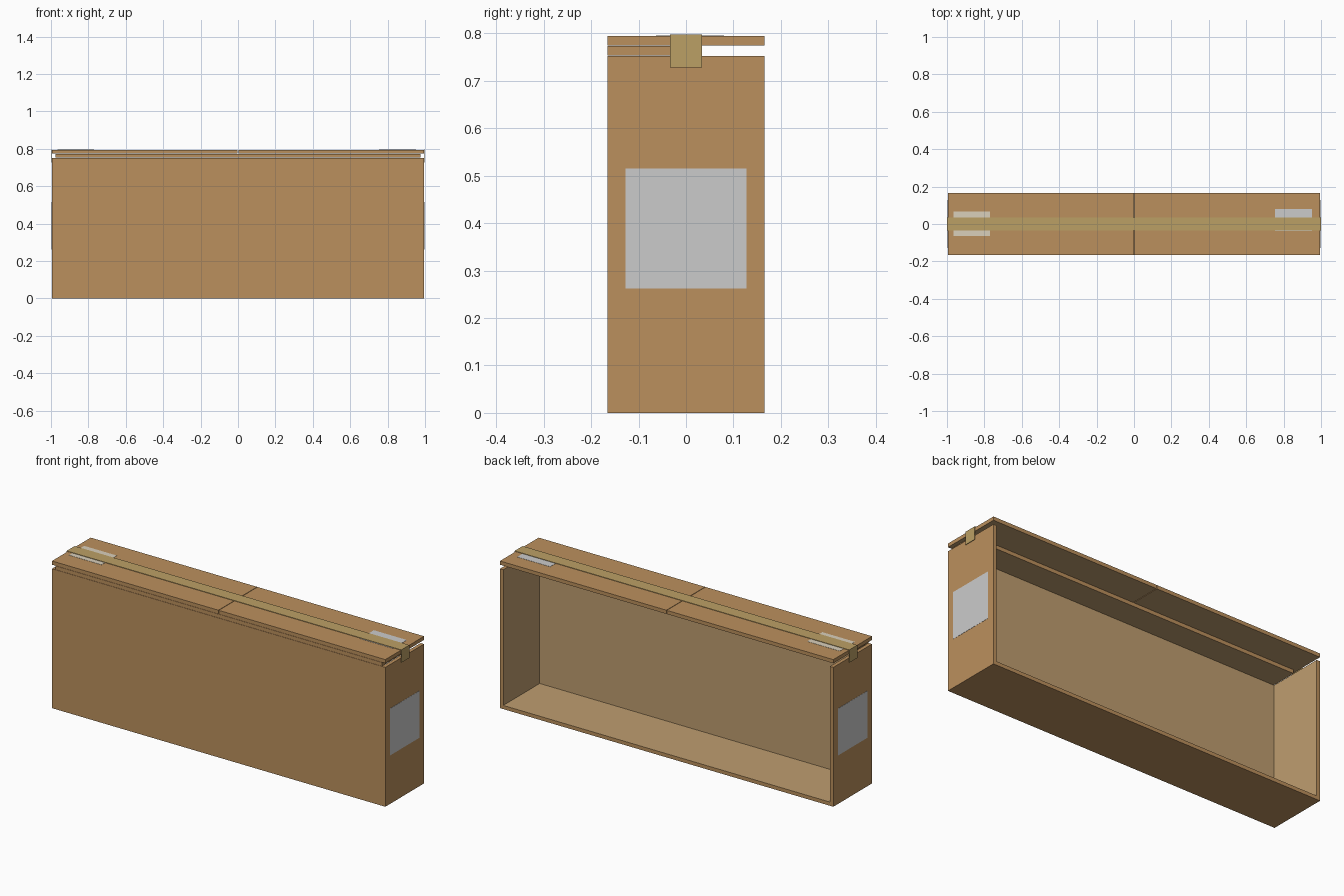
import bpy, bmesh
from mathutils import Vector

if "Cube" in bpy.data.objects:
    bpy.data.objects.remove(bpy.data.objects["Cube"])


def material(name, color):
    m = bpy.data.materials.new(name)
    m.diffuse_color = (*color, 1)
    m.use_nodes = True
    m.node_tree.nodes["Principled BSDF"].inputs["Base Color"].default_value = m.diffuse_color
    return m


CARD = material("cardboard", (0.50, 0.28, 0.11))
LINER = material("inner_cardboard", (0.52, 0.34, 0.16))
TAPE = material("packing_tape", (0.50, 0.35, 0.13))
PAPER = material("label_paper", (0.70, 0.63, 0.50))

X, Y, T = 0.995, 0.165, 0.02      # half length, half depth, board thickness
WALL = 0.752                      # wall height
LID = 0.774                       # underside of the top flaps


def box(name, lo, hi, mat=None, inner=None):
    """Box between two corners; faces pointing along 'inner' get the liner colour."""
    bm = bmesh.new()
    bmesh.ops.create_cube(bm, size=1)
    lo, hi = Vector(lo), Vector(hi)
    for v in bm.verts:
        v.co = (lo + hi) / 2 + v.co * (hi - lo)
    bm.normal_update()
    if inner:
        for f in bm.faces:
            if f.normal.dot(Vector(inner)) > 0.9:
                f.material_index = 1
    me = bpy.data.meshes.new(name)
    bm.to_mesh(me)
    bm.free()
    for m in (mat, LINER if inner else None):
        if m:
            me.materials.append(m)
    ob = bpy.data.objects.new(name, me)
    bpy.context.collection.objects.link(ob)
    return ob


def side_box(name, s, x0, x1, y0, y1, z0, z1, mat=None, inner=None):
    """Box given for the right side, mirrored to the left when s = -1."""
    a, b = sorted((s * x0, s * x1))
    return box(name, (a, y0, z0), (b, y1, z1), mat, inner)


# Floor and front wall (the back is open)
box("floor", (-X, -Y, 0), (X, Y, T), CARD, (0, 0, 1))
box("front_wall", (-X, -Y, T), (X, -Y + T, WALL), CARD, (0, 1, 0))

# Inner flap folded back from the front wall
box("front_flap", (-0.975, -Y, WALL + 0.001), (0.975, -0.003, LID - 0.001), CARD, (0, 0, -1))

for s, side in ((1, "right"), (-1, "left")):
    # End wall, top flap, end label and hanging tape end
    side_box(side + "_wall", s, X - T, X, -Y + T, Y, T, WALL, CARD, (-s, 0, 0))
    side_box(side + "_top_flap", s, 0.0015, X, -Y, Y, LID, LID + T, CARD, (0, 0, -1))
    side_box(side + "_end_label", s, X, X + 0.001, -0.127, 0.127, 0.262, 0.515)
    side_box(side + "_tape_end", s, X + 0.001, X + 0.004, -0.034, 0.034, 0.728, 0.7975, TAPE)

# Small labels on the top, partly under the tape
top = LID + T
box("top_label_left", (-0.965, -0.063, top), (-0.77, 0.067, top + 0.001), PAPER)
box("top_label_right", (0.755, -0.038, top), (0.952, 0.08, top + 0.001))

# Tape along the lid
box("top_tape", (-X - 0.001, -0.034, top + 0.001), (X + 0.001, 0.034, top + 0.0035), TAPE)
